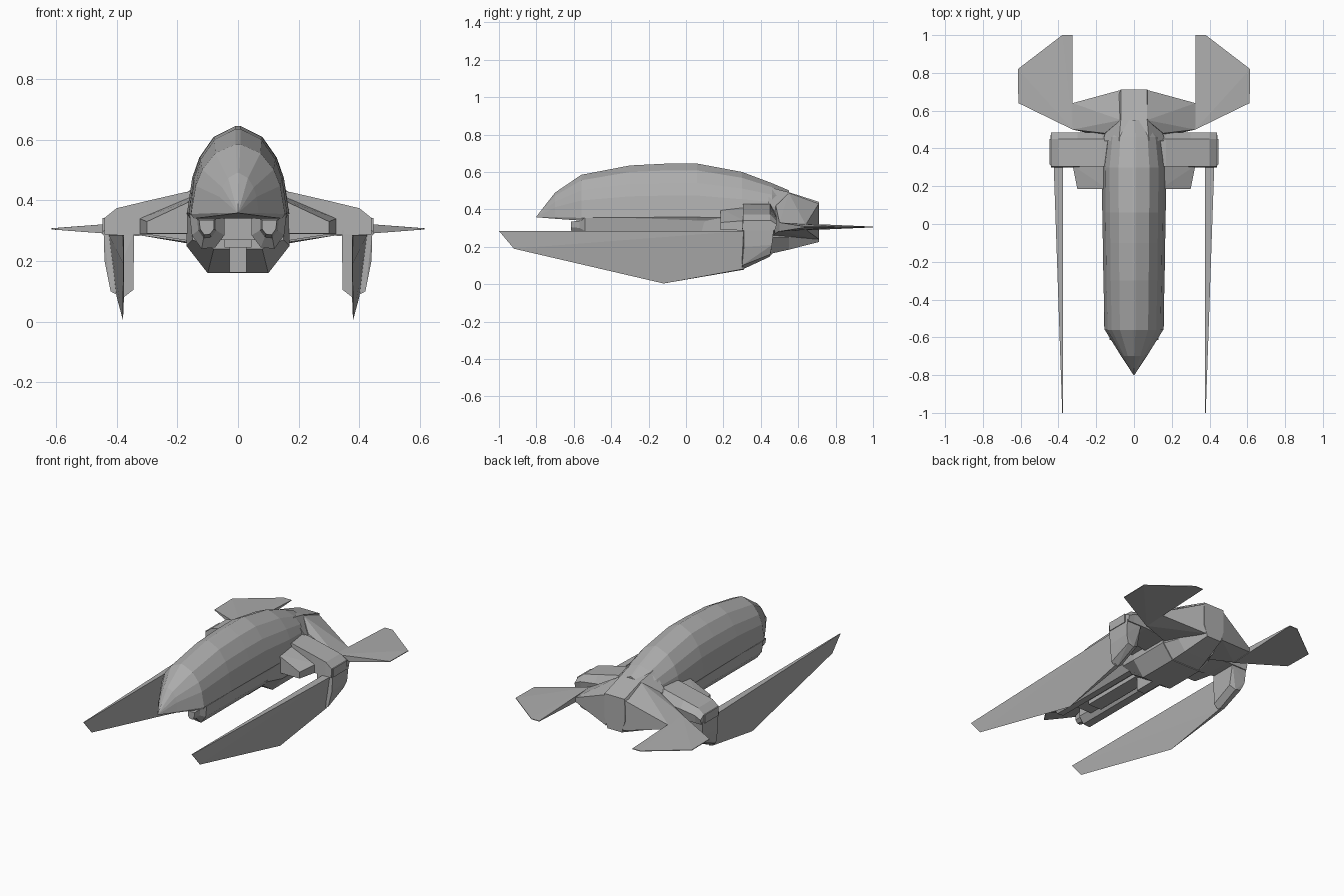
import bpy
import bmesh

cube = bpy.data.objects.get("Cube")
if cube:
    bpy.data.objects.remove(cube, do_unlink=True)

grey = bpy.data.materials.new("hull grey")
grey.use_nodes = True
COLOUR = (0.42, 0.42, 0.42, 1)
grey.diffuse_color = COLOUR
grey.node_tree.nodes["Principled BSDF"].inputs["Base Color"].default_value = COLOUR


def finish(name, bm):
    """Turn a bmesh into a flat-shaded grey object."""
    bmesh.ops.remove_doubles(bm, verts=bm.verts, dist=0.0005)
    bmesh.ops.recalc_face_normals(bm, faces=bm.faces)
    mesh = bpy.data.meshes.new(name)
    bm.to_mesh(mesh)
    bm.free()
    mesh.materials.append(grey)
    obj = bpy.data.objects.new(name, mesh)
    bpy.context.collection.objects.link(obj)
    return obj


def loft(name, rings):
    """Skin a list of closed rings and cap both ends."""
    bm = bmesh.new()
    loops = [[bm.verts.new(p) for p in ring] for ring in rings]
    n = len(loops[0])
    for a, b in zip(loops, loops[1:]):
        for i in range(n):
            j = (i + 1) % n
            bm.faces.new((a[i], a[j], b[j], b[i]))
    bm.faces.new(loops[0])
    bm.faces.new(loops[-1])
    return finish(name, bm)


def solid(name, points):
    """Convex block around a handful of corner points."""
    bm = bmesh.new()
    verts = [bm.verts.new(p) for p in points]
    result = bmesh.ops.convex_hull(bm, input=verts)
    spare = [v for v in result["geom_interior"] if isinstance(v, bmesh.types.BMVert)]
    bmesh.ops.delete(bm, geom=spare, context="VERTS")
    bmesh.ops.dissolve_limit(bm, angle_limit=0.02, verts=bm.verts, edges=bm.edges)
    return finish(name, bm)


def box(name, x, y, z):
    return solid(name, [(a, b, c) for a in x for b in y for c in z])


def symmetric(y, half):
    """Full ring at y from its +x half, listed top to bottom."""
    return [(x, y, z) for x, z in half] + [(-x, y, z) for x, z in reversed(half)]


def both_sides(builder, name, make_points):
    for side, label in ((1, "left"), (-1, "right")):
        builder(label + "_" + name, make_points(side))


# Faceted upper shell: position, half width, base height, crown height
stations = [(-0.8, 0.002, 0.358, 0.362), (-0.7, 0.068, 0.35, 0.49),
            (-0.56, 0.155, 0.34, 0.585), (-0.3, 0.162, 0.34, 0.635),
            (-0.1, 0.165, 0.34, 0.645), (0.06, 0.168, 0.34, 0.645),
            (0.3, 0.17, 0.34, 0.60), (0.46, 0.15, 0.36, 0.54),
            (0.55, 0.075, 0.38, 0.502)]
shape = [(0.05, 1), (0.48, 0.88), (0.76, 0.66), (0.9, 0.44), (1, 0.06), (0.94, 0)]
loft("upper_shell", [symmetric(y, [(w * a, lo + (hi - lo) * b) for a, b in shape])
                     for y, w, lo, hi in stations])

# Belly and tail core
full = [(0.14, 0.4), (0.168, 0.36), (0.17, 0.25), (0.1, 0.16)]
loft("belly", [symmetric(0.08, [(0.13, 0.36), (0.155, 0.34), (0.15, 0.27), (0.08, 0.24)]),
               symmetric(0.2, full), symmetric(0.46, full)])
loft("tail_core", [symmetric(0.44, [(0.08, 0.52), (0.165, 0.42), (0.17, 0.25), (0.1, 0.16)]),
                   symmetric(0.55, [(0.07, 0.492), (0.13, 0.4), (0.13, 0.25), (0.08, 0.185)]),
                   symmetric(0.712, [(0.07, 0.44), (0.072, 0.34), (0.072, 0.3), (0.05, 0.226)])])

# Keel details between the pods
box("keel_beam", (-0.045, 0.045), (-0.35, 0.2), (0.245, 0.27))
box("keel_floor", (-0.08, 0.08), (-0.45, 0.2), (0.27, 0.35))
box("belly_intake", (-0.028, 0.028), (0.06, 0.3), (0.162, 0.25))


# Gun pods with narrowing muzzles
def pod(side):
    outline = [(0.045, 0.355), (0.16, 0.355), (0.152, 0.285), (0.12, 0.24),
               (0.075, 0.245), (0.045, 0.285)]

    def ring(y, s):
        return [(side * (0.105 + (x - 0.105) * s), y, 0.32 + (z - 0.32) * s)
                for x, z in outline]
    return [ring(-0.615, 0.42), ring(-0.57, 0.55), ring(-0.54, 1), ring(0.15, 1)]


both_sides(loft, "gun_pod", pod)


# Wings, lofted from root to tip
def wing(side):
    rings = []
    for x, lo, hi in ((0.13, 0.262, 0.43), (0.17, 0.268, 0.428),
                      (0.3, 0.288, 0.398), (0.4, 0.288, 0.374), (0.44, 0.288, 0.342)):
        rings.append([(side * x, y, z) for y, z in (
            (0.3, lo), (0.305, hi), (0.45, hi), (0.485, lo + (hi - lo) * 0.6), (0.475, lo))])
    return rings


both_sides(loft, "wing", wing)

# Wing root fairings ahead of the wings
both_sides(solid, "wing_fairing", lambda s: [(s * x, y, z) for x, y, z in (
    (0.14, 0.185, 0.29), (0.14, 0.185, 0.405), (0.14, 0.31, 0.29), (0.14, 0.31, 0.418),
    (0.3, 0.185, 0.29), (0.3, 0.185, 0.33), (0.325, 0.31, 0.288), (0.325, 0.31, 0.34))])

# Wing tip plates
for s, label in ((1, "left"), (-1, "right")):
    box(label + "_tip_plate", (s * 0.41, s * 0.447), (0.315, 0.45), (0.288, 0.342))

# Blade mounts hanging under the wings
both_sides(solid, "blade_mount", lambda s: [(s * x, y, z) for x, y, z in (
    (0.342, 0.3, 0.3), (0.342, 0.47, 0.3), (0.345, 0.44, 0.17), (0.345, 0.3, 0.105),
    (0.38, 0.3, 0.078), (0.38, 0.45, 0.148), (0.42, 0.3, 0.1), (0.42, 0.45, 0.16),
    (0.44, 0.31, 0.2), (0.44, 0.46, 0.21), (0.443, 0.31, 0.3), (0.443, 0.47, 0.3))])

# Long forward blades, wedge-shaped in section
both_sides(solid, "blade", lambda s: [(s * x, y, z) for x, y, z in (
    (0.376, -1, 0.285), (0.38, -1, 0.285), (0.378, -0.92, 0.19), (0.379, -0.12, 0.004),
    (0.376, 0.31, 0.285), (0.425, 0.31, 0.285), (0.376, 0.31, 0.078), (0.4, 0.31, 0.082))])

# Sloping shoulders joining the tail core to the fins
both_sides(solid, "tail_shoulder", lambda s: [(s * x, y, z) for x, y, z in (
    (0.06, 0.712, 0.435), (0.07, 0.55, 0.488), (0.155, 0.48, 0.42), (0.325, 0.64, 0.318),
    (0.325, 0.5, 0.33), (0.325, 0.64, 0.292), (0.325, 0.5, 0.285), (0.06, 0.712, 0.24),
    (0.15, 0.46, 0.26))])

# Tail fins, thick at the root and sharp at the rim
both_sides(solid, "tail_fin", lambda s: [
    (s * x, y, 0.306 + d * t) for d in (-1, 1) for x, y, t in (
        (0.325, 0.5, 0.024), (0.325, 0.64, 0.016), (0.325, 1, 0.002), (0.38, 1, 0.002),
        (0.615, 0.82, 0.002), (0.612, 0.64, 0.002))])
